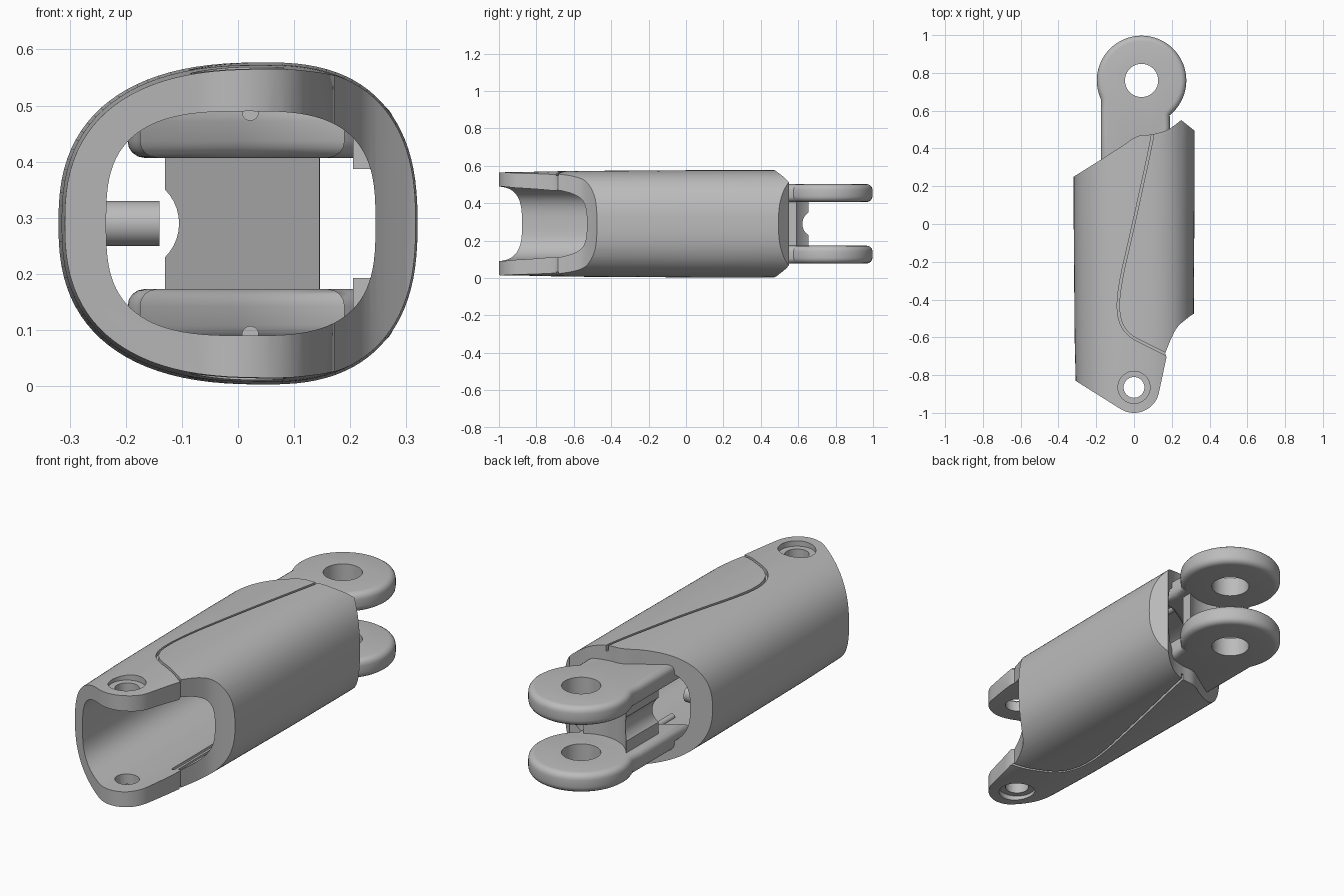
import bpy, bmesh
from math import sin, cos, pi, radians
from mathutils import Matrix, Vector

default = bpy.data.objects.get("Cube")
if default:
    bpy.data.objects.remove(default, do_unlink=True)

grey = bpy.data.materials.new("plain_grey")
grey.use_nodes = True
grey.diffuse_color = (0.5, 0.5, 0.5, 1)
grey.node_tree.nodes["Principled BSDF"].inputs["Base Color"].default_value = (0.5, 0.5, 0.5, 1)

MID = 0.29  # mirror height of the whole part


def add_object(name, bm):
    bmesh.ops.recalc_face_normals(bm, faces=bm.faces)
    mesh = bpy.data.meshes.new(name)
    bm.to_mesh(mesh)
    bm.free()
    mesh.materials.append(grey)
    obj = bpy.data.objects.new(name, mesh)
    bpy.context.collection.objects.link(obj)
    return obj


def prism(name, outline, z0, z1, bevel=0):
    """Extrude a plan outline from z0 to z1, optionally rounding the rims."""
    bm = bmesh.new()
    base = bm.faces.new([bm.verts.new((x, y, z0)) for x, y in outline])
    ext = bmesh.ops.extrude_face_region(bm, geom=[base])
    top = [v for v in ext["geom"] if isinstance(v, bmesh.types.BMVert)]
    bmesh.ops.translate(bm, verts=top, vec=(0, 0, z1 - z0))
    if bevel:
        rims = [e for e in bm.edges if abs(e.verts[0].co.z - e.verts[1].co.z) < 1e-5]
        bmesh.ops.bevel(bm, geom=rims, offset=bevel, segments=4, profile=0.5, affect="EDGES")
    return add_object(name, bm)


def cylinder(name, center, radius, length, axis="Z"):
    bm = bmesh.new()
    turn = {"Z": Matrix(), "X": Matrix.Rotation(pi / 2, 4, "Y"), "Y": Matrix.Rotation(pi / 2, 4, "X")}
    bmesh.ops.create_cone(bm, cap_ends=True, segments=40, radius1=radius, radius2=radius,
                          depth=length, matrix=Matrix.Translation(center) @ turn[axis])
    return add_object(name, bm)


def box(name, x0, x1, y0, y1, z0, z1):
    return prism(name, [(x0, y0), (x1, y0), (x1, y1), (x0, y1)], z0, z1)


def loft(name, peak, left, right, height, power, stations):
    """Lopsided superellipse section swept along y; stations are (y, scale)."""
    bm = bmesh.new()
    rings, count = [], 96
    for y, s in stations:
        ring = []
        for i in range(count):
            c, d = cos(2 * pi * i / count), sin(2 * pi * i / count)
            cx = (abs(c) ** (2 / power)) * (right if c > 0 else -left)
            cz = (abs(d) ** (2 / power)) * (height if d > 0 else -height)
            ring.append(bm.verts.new((peak + cx * s, y, MID + cz * s)))
        rings.append(ring)
    for a, b in zip(rings, rings[1:]):
        for i in range(count):
            j = (i + 1) % count
            bm.faces.new((a[i], a[j], b[j], b[i]))
    bm.faces.new(rings[0])
    bm.faces.new(rings[-1])
    return add_object(name, bm)


def boolean(obj, tool, operation="DIFFERENCE"):
    mod = obj.modifiers.new("cut", "BOOLEAN")
    mod.operation, mod.object, mod.solver = operation, tool, "EXACT"
    bpy.context.view_layer.update()
    result = bpy.data.meshes.new_from_object(obj.evaluated_get(bpy.context.evaluated_depsgraph_get()))
    obj.modifiers.clear()
    obj.data = result
    bpy.data.objects.remove(tool, do_unlink=True)


def arc(cx, cy, r, start, end, n):
    angles = [radians(start + (end - start) * i / n) for i in range(n + 1)]
    return [(cx + r * cos(a), cy + r * sin(a)) for a in angles]


def smooth_path(points, steps=6):
    """Catmull-Rom curve through plan points."""
    p = [Vector(q) for q in [points[0]] + points + [points[-1]]]
    out = []
    for a, b, c, d in zip(p, p[1:], p[2:], p[3:]):
        for i in range(steps):
            t = i / steps
            out.append(0.5 * (2 * b + (c - a) * t + (2 * a - 5 * b + 4 * c - d) * t * t
                              + (3 * b - a - 3 * c + d) * t ** 3))
    return out + [p[-1]]


def ribbon(points, width):
    path = smooth_path(points)
    left, right = [], []
    for i, q in enumerate(path):
        t = (path[min(i + 1, len(path) - 1)] - path[max(i - 1, 0)]).normalized()
        n = Vector((-t.y, t.x)) * width / 2
        left.append(tuple(q + n))
        right.append(tuple(q - n))
    return left + right[::-1]


# Sleeve: rounded solid trimmed by the plan outline, then hollowed
sleeve = loft("sleeve", 0.05, 0.37, 0.27, 0.287, 2.5,
              [(-1.05, 0.955), (-0.6, 0.985), (0.1, 1.0), (0.6, 1.0)])
side_scoop = [tuple(q) for q in smooth_path([(0.165, -0.685), (0.2, -0.6), (0.235, -0.54), (0.3, -0.485)])]
back_edge = [tuple(q) for q in smooth_path([(0.25, 0.55), (0.18, 0.5), (0.1, 0.475), (0.02, 0.465),
                                           (-0.06, 0.415), (-0.16, 0.35)])]
outline = ([(-0.4, -0.773)] + arc(0, -0.865, 0.135, -121, -12, 16) + [(0.172, -0.705)]
           + side_scoop + [(0.4, -0.43), (0.4, 0.43)] + back_edge + [(-0.4, 0.2)])
boolean(sleeve, prism("trim", outline, -0.2, 0.8), "INTERSECT")
boolean(sleeve, loft("bore", 0.02, 0.255, 0.225, 0.2, 3.0, [(-1.2, 1.0), (0.8, 1.0)]))

# Seam grooves, pivot counterbores and inner slots, above and below
seam = [(0.105, 0.52), (0.085, 0.4), (0.02, 0.1), (-0.025, -0.1), (-0.065, -0.28), (-0.083, -0.42),
        (-0.07, -0.52), (-0.02, -0.59), (0.07, -0.64), (0.18, -0.695)]
for side in (1, -1):
    heights = sorted((MID + side * 0.258, MID + side * 0.4))
    boolean(sleeve, prism("groove", ribbon(seam, 0.012), *heights))
    boolean(sleeve, cylinder("counterbore", (0, -0.865, MID + side * 0.3), 0.085, 0.1))
    for x in (0.105, 0.14):
        low, high = sorted((MID + side * 0.18, MID + side * 0.215))
        boolean(sleeve, box("slot", x, x + 0.018, -0.67, -0.28, low, high))
boolean(sleeve, cylinder("pivot_bore", (0, -0.865, MID), 0.055, 1.0))
parts = [sleeve]

# Stop peg on the inner wall
parts.append(cylinder("stop_peg", (-0.2, 0.18, MID), 0.04, 0.12, "X"))

# Forked knuckle: two rounded ear plates with a pivot hole
ear = arc(0.04, 0.76, 0.237, -51, 205, 56) + [(-0.175, 0.6), (-0.175, 0.22), (0.0, 0.34),
                                             (0.1, 0.4), (0.19, 0.42), (0.19, 0.52)]
for name, side in (("upper", 1), ("lower", -1)):
    low, high = sorted((MID + side * 0.117, MID + side * 0.212))
    plate = prism(name + "_ear", ear, low, high, 0.03)
    boolean(plate, cylinder("ear_hole", (0.04, 0.76, MID), 0.088, 1.0))
    low, high = sorted((MID + side * 0.097, MID + side * 0.185))
    nub = box(name + "_nub", 0.205, 0.265, 0.42, 0.48, low, high)
    ridge = cylinder(name + "_ridge", (0.022, 0.2, MID + side * 0.198), 0.015, 0.25, "Y")
    parts += [plate, nub, ridge]

# Web joining the ears, concave at the back and notched beside the peg
web = prism("web", [(-0.13, 0.4), (0.145, 0.535)] + arc(0.04, 0.76, 0.2, -58, -148, 20),
            MID - 0.13, MID + 0.13)
boolean(web, cylinder("notch", (-0.19, 0.5, MID), 0.085, 0.6, "Y"))
parts.append(web)

# Smooth shading with crisp edges
for obj in parts:
    bpy.ops.object.select_all(action="DESELECT")
    obj.select_set(True)
    bpy.context.view_layer.objects.active = obj
    bpy.ops.object.shade_smooth_by_angle(angle=radians(32))
